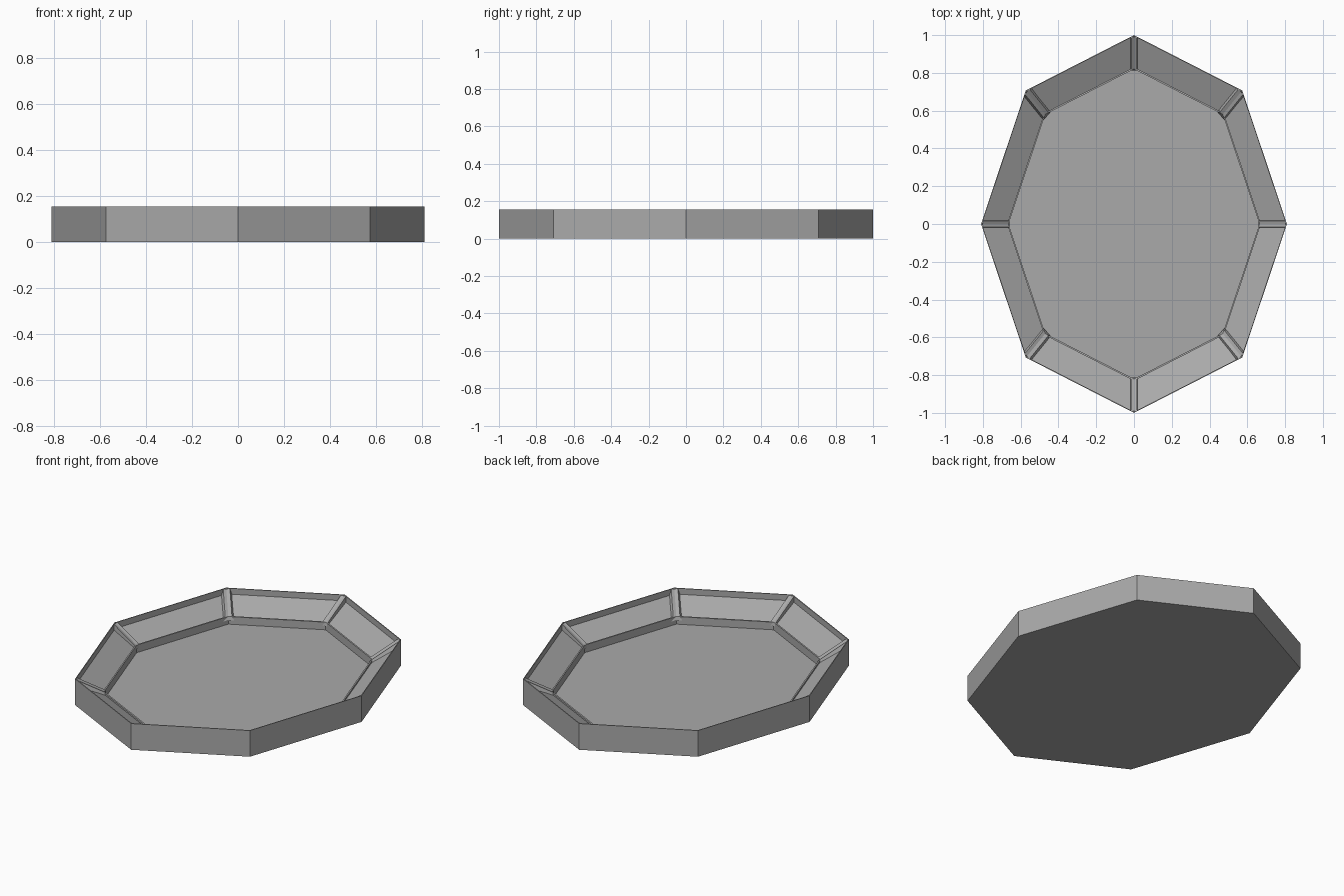
import bpy, bmesh
from math import sin, cos, pi
from mathutils import Vector

default = bpy.data.objects.get("Cube")
if default:
    bpy.data.objects.remove(default, do_unlink=True)

SIDES = 8
HALF_X, HALF_Y = 0.81, 1.0
HEIGHT = 0.155

grey = bpy.data.materials.new("plain_grey")
grey.use_nodes = True
colour = (0.40, 0.40, 0.40, 1)
grey.diffuse_color = colour
grey.node_tree.nodes["Principled BSDF"].inputs["Base Color"].default_value = colour


def corner(i):
    a = 2 * pi * i / SIDES
    return Vector((HALF_X * cos(a), HALF_Y * sin(a), 0))


def loft(bm, rings):
    """Join closed rings of points in order and cap both ends."""
    loops = [[bm.verts.new(p) for p in ring] for ring in rings]
    for a, b in zip(loops, loops[1:]):
        for k in range(len(a)):
            n = (k + 1) % len(a)
            bm.faces.new((a[k], a[n], b[n], b[k]))
    bm.faces.new(loops[0])
    bm.faces.new(loops[-1])


def finish(bm, name):
    bmesh.ops.recalc_face_normals(bm, faces=bm.faces)
    mesh = bpy.data.meshes.new(name)
    bm.to_mesh(mesh)
    bm.free()
    mesh.materials.append(grey)
    obj = bpy.data.objects.new(name, mesh)
    bpy.context.collection.objects.link(obj)


# Tray: outer wall, thin rim, sunken sloping panels, lip and floor
profile = [(1, 0), (1, HEIGHT), (0.994, HEIGHT), (0.994, 0.12),
           (0.83, 0.05), (0.83, 0.06), (0.82, 0.06), (0.82, 0.015)]
bm = bmesh.new()
loft(bm, [[corner(i) * r + Vector((0, 0, z)) for i in range(SIDES)]
          for r, z in profile])
finish(bm, "octagonal_tray")

# Corner ribs: sloping bars with bevelled sides, from the rim to the lip
bm = bmesh.new()
for i in range(SIDES):
    back = (corner(i - 1) - corner(i)).normalized()
    ahead = (corner(i + 1) - corner(i)).normalized()
    crest, foot = (0.02, 0.034) if i % 2 else (0.018, 0.02)
    rings = []
    for r, top, base in ((0.998, HEIGHT - 0.001, 0.115), (0.821, 0.06, 0.04)):
        section = [(back, foot, base), (back, crest, top), (back, 0, top),
                   (ahead, crest, top), (ahead, foot, base)]
        rings.append([corner(i) * r + d * w + Vector((0, 0, z))
                      for d, w, z in section])
    loft(bm, rings)
finish(bm, "corner_ribs")
